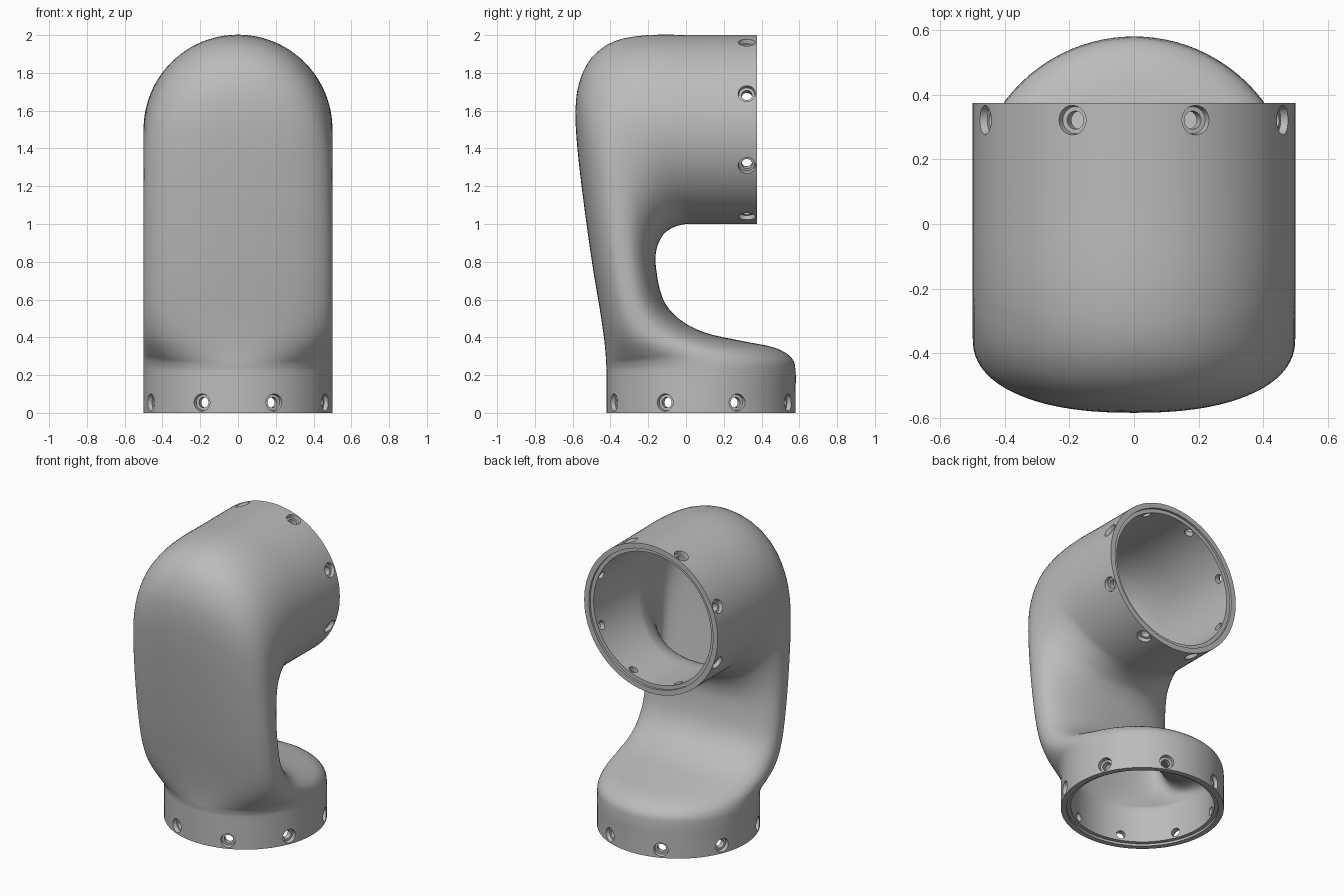
import bpy, bmesh, math
from mathutils import Vector

if "Cube" in bpy.data.objects:
    bpy.data.objects.remove(bpy.data.objects["Cube"], do_unlink=True)

SEGMENTS = 96      # points round each cross-section
STEPS = 4          # sections between two keys
RADIUS = 0.5
WALL = 0.06
LIP_RADIUS, LIP_DEPTH = 0.465, 0.015

# Side profile of the elbow: (y, z) on the outer bend paired with (y, z) on the inner bend
KEYS = [
    ((-.42, 0), (.58, 0)), ((-.42, .11), (.58, .11)), ((-.42, .2), (.58, .22)),
    ((-.42, .23), (.56, .29)), ((-.423, .26), (.47, .345)), ((-.425, .3), (.3, .38)),
    ((-.43, .36), (.1, .425)), ((-.44, .44), (-.04, .5)), ((-.46, .57), (-.125, .61)),
    ((-.495, .78), (-.16, .78)), ((-.54, 1.1), (-.155, .87)), ((-.575, 1.4), (-.13, .93)),
    ((-.585, 1.6), (-.1, .963)), ((-.565, 1.75), (-.06, .985)), ((-.5, 1.88), (-.02, .997)),
    ((-.38, 1.967), (.02, 1)), ((-.2, 2), (.08, 1)), ((.06, 2), (.14, 1)),
    ((.26, 2), (.26, 1)), ((.375, 2), (.375, 1)),
]


def smooth_path(points):
    """Catmull-Rom curve through the points."""
    pts = [Vector(p) for p in points]
    pts = [2 * pts[0] - pts[1]] + pts + [2 * pts[-1] - pts[-2]]
    path = []
    for a, b, c, d in zip(pts, pts[1:], pts[2:], pts[3:]):
        for i in range(STEPS):
            t = i / STEPS
            path.append(b + (c - a) * t / 2 + (a - 2.5 * b + 2 * c - d / 2) * t ** 2
                        + (3 * (b - c) + d - a) * t ** 3 / 2)
    return path + [pts[-2]]


def offset_path(path, distance):
    """Shift a path sideways, to its right when distance is positive."""
    moved = []
    for i, p in enumerate(path):
        d = (path[min(i + 1, len(path) - 1)] - path[max(i - 1, 0)]).normalized()
        moved.append(p + Vector((d.y, -d.x)) * distance)
    return moved


def power(value, exponent):
    return math.copysign(abs(value) ** exponent, value)


def section(outer, inner, half_width, exponent=2):
    """Rounded cross-section spanning the two bends."""
    mid, half = (outer + inner) / 2, (outer - inner) / 2
    ring = []
    for i in range(SEGMENTS):
        a = math.tau * i / SEGMENTS
        p = mid + half * power(math.cos(a), 2 / exponent)
        ring.append((half_width * power(math.sin(a), 2 / exponent), p.x, p.y))
    return ring


def skin(bm, rings, looped):
    """Join rings with quads; either loop back to the first or cap both ends."""
    loops = [[bm.verts.new(p) for p in ring] for ring in rings]
    pairs = list(zip(loops, loops[1:]))
    if looped:
        pairs.append((loops[-1], loops[0]))
    else:
        bm.faces.new(loops[0])
        bm.faces.new(loops[-1])
    for a, b in pairs:
        for i in range(len(a)):
            j = (i + 1) % len(a)
            bm.faces.new((a[i], a[j], b[j], b[i]))


def make_object(name, bm):
    bmesh.ops.recalc_face_normals(bm, faces=bm.faces)
    mesh = bpy.data.meshes.new(name)
    bm.to_mesh(mesh)
    bm.free()
    obj = bpy.data.objects.new(name, mesh)
    bpy.context.collection.objects.link(obj)
    return obj


def tube(outer_path, inner_path, half_width):
    rings = []
    for i, (o, n) in enumerate(zip(outer_path, inner_path)):
        u = i / STEPS
        flat = max(0, math.sin(math.pi * (u - 4) / 11)) if 4 < u < 15 else 0
        rings.append(section(o, n, half_width, 2 + 0.4 * flat))
    return rings


# Hollow elbow shell with a stepped lip at both openings
outer_path = smooth_path([k[0] for k in KEYS])
inner_path = smooth_path([k[1] for k in KEYS])
outside = tube(outer_path, inner_path, RADIUS)
inside = tube(offset_path(outer_path, WALL), offset_path(inner_path, -WALL), RADIUS - WALL)


def lip(end, axis):
    """Rim ring and step ring of one opening."""
    step = axis * LIP_DEPTH
    cut = RADIUS - LIP_RADIUS
    rims = []
    for shift in (Vector((0, 0)), step):
        o, n = outer_path[end] + shift, inner_path[end] + shift
        d = (n - o).normalized() * cut
        rims.append(section(o + d, n - d, LIP_RADIUS))
    # start the bore at the bottom of the step
    inside[end] = [(x, y + step.x, z + step.y) for x, y, z in inside[end]]
    return rims


base_lip = lip(0, Vector((0, 1)))
barrel_lip = lip(-1, Vector((-1, 0)))
shell = bmesh.new()
skin(shell, outside + barrel_lip + inside[::-1] + base_lip[::-1], True)
elbow = make_object("elbow_housing", shell)

# Countersunk screw holes, eight round each opening
cutter = bmesh.new()
HOLE = [(.38, .028), (.475, .028), (.475, .042), (.54, .052)]
for centre, up in ((Vector((0, .08, .055)), Vector((0, 0, 1))),
                   (Vector((0, .322, 1.5)), Vector((0, 1, 0)))):
    across = Vector((1, 0, 0))
    other = up.cross(across)
    for k in range(8):
        a = math.tau * (k + 0.5) / 8
        out = across * math.cos(a) + other * math.sin(a)
        side = up.cross(out)
        rings = []
        for reach, r in HOLE:
            rings.append([centre + out * reach + r * (side * math.cos(t) + up * math.sin(t))
                          for t in (math.tau * i / 24 for i in range(24))])
        skin(cutter, rings, False)
holes = make_object("screw_hole_cutter", cutter)
holes.hide_render = True

bpy.ops.object.select_all(action='DESELECT')
bpy.context.view_layer.objects.active = elbow
elbow.select_set(True)
cut = elbow.modifiers.new("screw_holes", 'BOOLEAN')
cut.operation = 'DIFFERENCE'
cut.solver = 'EXACT'
cut.object = holes
bpy.ops.object.modifier_apply(modifier=cut.name)
bpy.data.objects.remove(holes, do_unlink=True)

# Single grey finish
grey = bpy.data.materials.new("plain_grey")
grey.use_nodes = True
colour = (0.5, 0.5, 0.5, 1)
grey.diffuse_color = colour
grey.node_tree.nodes["Principled BSDF"].inputs["Base Color"].default_value = colour
elbow.data.materials.clear()
elbow.data.materials.append(grey)
bpy.ops.object.shade_smooth_by_angle(angle=math.radians(30))
